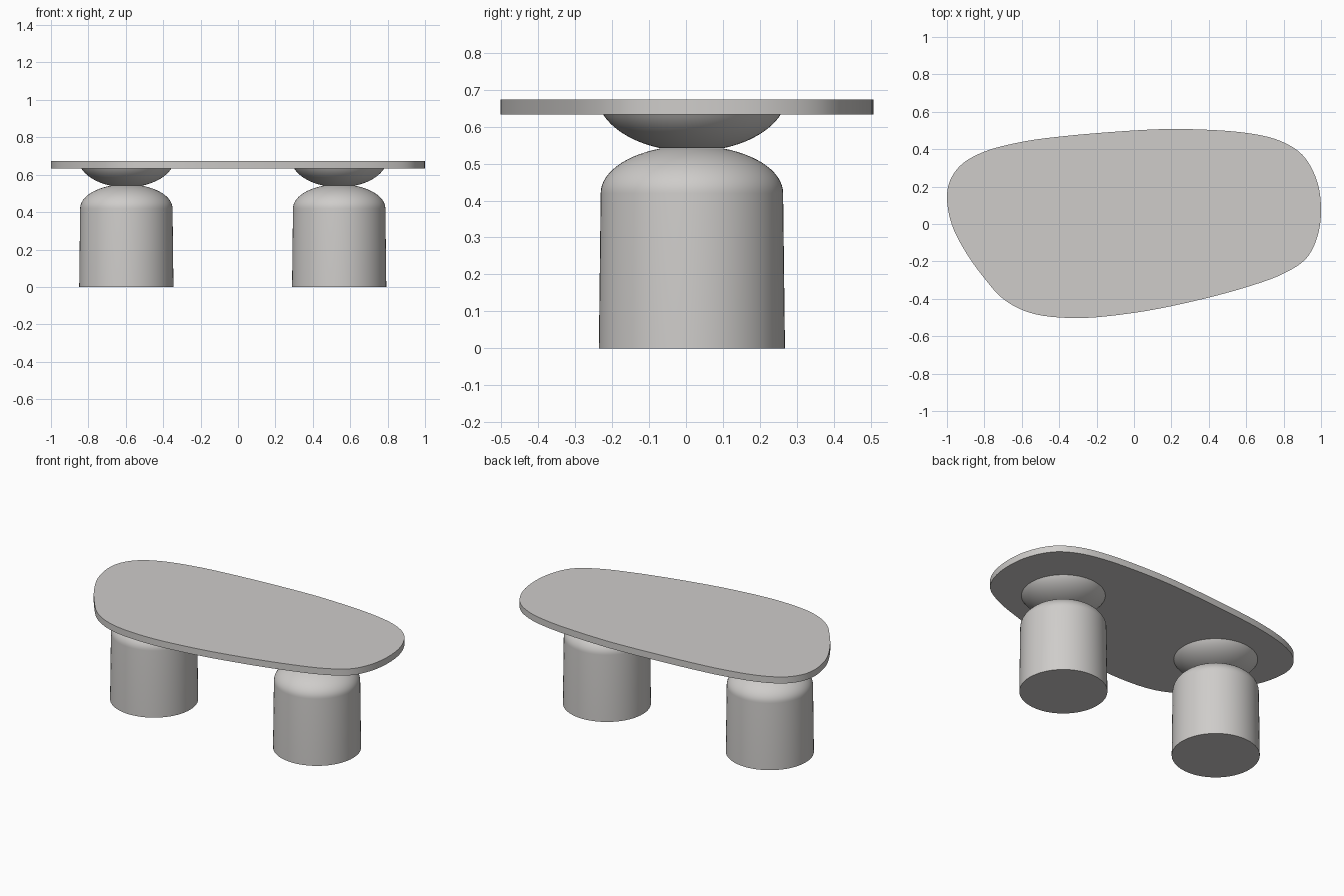
import bpy, bmesh, math
from mathutils import Vector

if "Cube" in bpy.data.objects:
    bpy.data.objects.remove(bpy.data.objects["Cube"])

stone = bpy.data.materials.new("warm_grey")
stone.diffuse_color = (0.62, 0.605, 0.59, 1)
stone.use_nodes = True
stone.node_tree.nodes["Principled BSDF"].inputs["Base Color"].default_value = stone.diffuse_color


def finish(name, bm, angle):
    bmesh.ops.recalc_face_normals(bm, faces=bm.faces)
    mesh = bpy.data.meshes.new(name)
    bm.to_mesh(mesh)
    bm.free()
    mesh.materials.append(stone)
    ob = bpy.data.objects.new(name, mesh)
    bpy.context.collection.objects.link(ob)
    bpy.ops.object.select_all(action='DESELECT')
    ob.select_set(True)
    bpy.context.view_layer.objects.active = ob
    bpy.ops.object.shade_smooth_by_angle(angle=math.radians(angle))
    return ob


def smooth_loop(pts, steps=6):
    """Closed Catmull-Rom curve through the points."""
    out, n = [], len(pts)
    for i in range(n):
        a, b, c, d = (Vector(pts[(i + k) % n]) for k in (-1, 0, 1, 2))
        # chord-based tangents cope with uneven spacing
        la, lb, lc = ((b - a).length ** .5, (c - b).length ** .5, (d - c).length ** .5)
        m1 = (c - b) + lb * ((b - a) / la - (c - a) / (la + lb))
        m2 = (c - b) + lb * ((d - c) / lc - (d - b) / (lb + lc))
        for s in range(steps):
            t = s / steps
            out.append(b * (2*t**3 - 3*t**2 + 1) + m1 * (t**3 - 2*t**2 + t)
                       + c * (3*t**2 - 2*t**3) + m2 * (t**3 - t**2))
    return out


def lathe(name, profile, x, y, sides=64):
    """Closed solid of revolution from (radius, z) pairs."""
    bm = bmesh.new()
    rings = [[bm.verts.new((x + r * math.cos(2 * math.pi * i / sides),
                            y + r * math.sin(2 * math.pi * i / sides), z))
              for i in range(sides)] for r, z in profile]
    for lo, hi in zip(rings, rings[1:]):
        for i in range(sides):
            j = (i + 1) % sides
            bm.faces.new((lo[i], lo[j], hi[j], hi[i]))
    bm.faces.new(rings[0])
    bm.faces.new(rings[-1])
    return finish(name, bm, 35)


# Tabletop: freeform pebble outline, extruded
outline = [(-1, .15), (-.975, .0), (-.9, -.15), (-.8, -.29), (-.7, -.4),
           (-.555, -.475), (-.315, -.503), (0, -.475), (.3, -.417), (.6, -.338),
           (.8, -.265), (.92, -.185), (.98, -.07), (1, .085), (.975, .24),
           (.9, .37), (.78, .445), (.6, .487), (.25, .508), (0, .5),
           (-.4, .467), (-.6, .439), (-.8, .387), (-.92, .32), (-.98, .24)]
bm = bmesh.new()
base = bm.faces.new([bm.verts.new((p.x, p.y, .633)) for p in smooth_loop(outline)])
top = bmesh.ops.extrude_face_region(bm, geom=[base], use_keep_orig=True)
bmesh.ops.translate(bm, vec=(0, 0, .041),
                    verts=[v for v in top["geom"] if isinstance(v, bmesh.types.BMVert)])
finish("tabletop", bm, 35)

# Pedestals: domed drum with a shallow bowl balanced on it
R_NECK, STEPS = .085, 14
dome_end = math.acos(R_NECK / .247)
bowl_start = math.acos(R_NECK / .258)
bowl_end = math.asin((.69 - .634) / .157)
drum = [(.252, 0)] + [(.247 * math.cos(t), .42 + .129 * math.sin(t))
                      for t in (dome_end * i / STEPS for i in range(STEPS + 1))]
bowl = [(.258 * math.cos(t), .69 - .157 * math.sin(t))
        for t in (bowl_start + (bowl_end - bowl_start) * i / STEPS
                  for i in range(STEPS + 1))]
for side, x in (("left", -.597), ("right", .541)):
    lathe(side + "_pedestal", drum, x, .016)
    lathe(side + "_bowl", bowl, x, .016)
